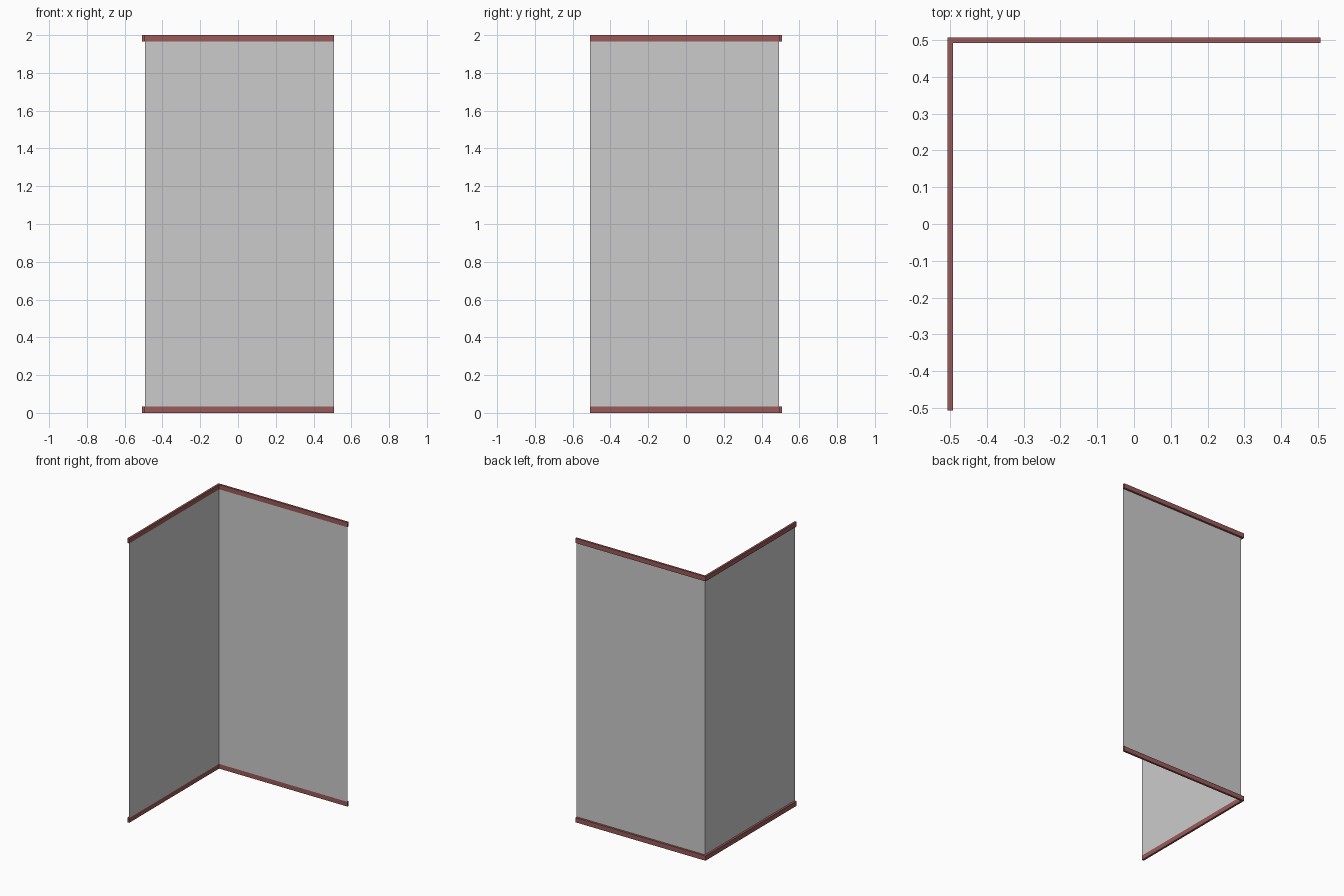
import bpy, bmesh

if "Cube" in bpy.data.objects:
    bpy.data.objects.remove(bpy.data.objects["Cube"])

R = 0.507      # outer half width
T = 0.0145     # trim thickness
H = 0.033      # trim height
I = R - T      # inner face, where the thin walls stand

red = bpy.data.materials.new("trim_red")
red.diffuse_color = (0.32, 0.1, 0.1, 1)
red.use_nodes = True
red.node_tree.nodes["Principled BSDF"].inputs["Base Color"].default_value = red.diffuse_color


def extruded(name, points, z0, z1, closed, mat=None):
    """Extrude a plan outline upwards; open outlines become thin sheets."""
    bm = bmesh.new()
    low = [bm.verts.new((x, y, z0)) for x, y in points]
    high = [bm.verts.new((x, y, z1)) for x, y in points]
    n = len(points)
    for i in range(n if closed else n - 1):
        j = (i + 1) % n
        bm.faces.new((low[i], low[j], high[j], high[i]))
    if closed:
        bm.faces.new(low[::-1])
        bm.faces.new(high)
        bmesh.ops.recalc_face_normals(bm, faces=bm.faces)
    me = bpy.data.meshes.new(name)
    bm.to_mesh(me)
    bm.free()
    ob = bpy.data.objects.new(name, me)
    bpy.context.collection.objects.link(ob)
    if mat:
        me.materials.append(mat)
    return ob


# Thin sheet walls meeting at the back left corner, facing the room
extruded("left_wall", [(-I, -R), (-I, I)], H, 2 - H, False)
extruded("back_wall", [(-I, I), (R, I)], H, 2 - H, False)

# L-shaped trim along floor and ceiling
corner = [(-R, -R), (-I, -R), (-I, I), (R, I), (R, R), (-R, R)]
extruded("floor_trim", corner, 0, H, True, red)
extruded("ceiling_trim", corner, 2 - H, 2, True, red)
